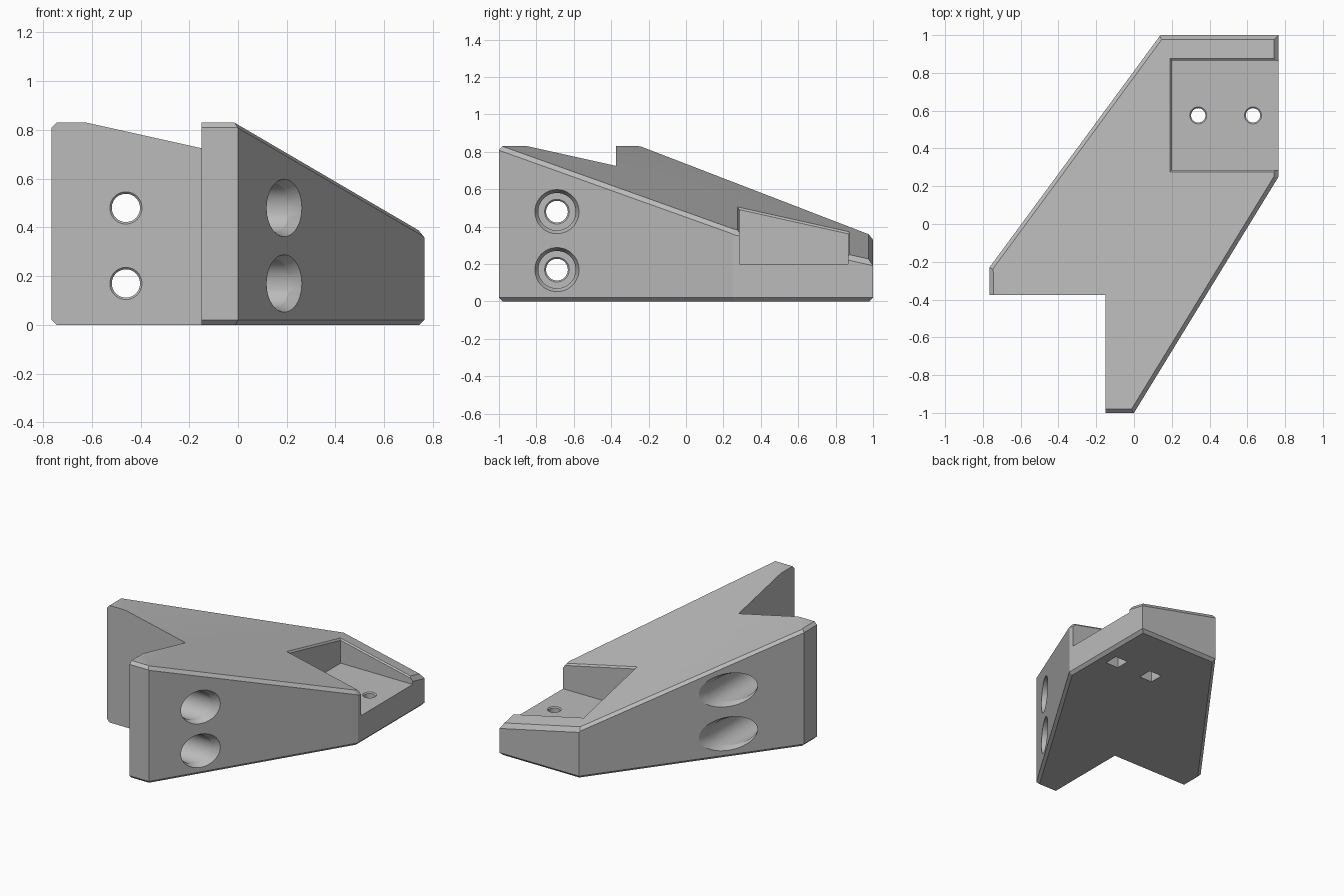
import bpy, bmesh, math
from mathutils import Vector

cube = bpy.data.objects.get("Cube")
if cube:
    bpy.data.objects.remove(cube, do_unlink=True)

# Main dimensions
HEIGHT, CHAMFER, SLOPE = 0.83, 0.02, 0.222
INNER_X, INNER_Y, INNER_Z = -0.15, -0.375, 0.725
LEFT_SLOPE, RIGHT_SLOPE = 1.36, 0.612

grey = bpy.data.materials.new("matte_grey")
grey.use_nodes = True
grey.diffuse_color = (0.5, 0.5, 0.5, 1)
grey.node_tree.nodes["Principled BSDF"].inputs["Base Color"].default_value = (0.5, 0.5, 0.5, 1)


def roof(x, y):
    """Height of the sloping top at a point."""
    return INNER_Z - SLOPE * (x - INNER_X) - SLOPE * (y - INNER_Y)


def make_object(name, bm):
    bmesh.ops.recalc_face_normals(bm, faces=bm.faces)
    mesh = bpy.data.meshes.new(name)
    bm.to_mesh(mesh)
    bm.free()
    mesh.materials.append(grey)
    obj = bpy.data.objects.new(name, mesh)
    bpy.context.collection.objects.link(obj)
    return obj


def slice_off(bm, point, normal):
    """Remove everything beyond a plane and close the cut."""
    geom = bm.verts[:] + bm.edges[:] + bm.faces[:]
    bmesh.ops.bisect_plane(bm, geom=geom, plane_co=point, plane_no=normal,
                           dist=1e-5, clear_outer=True)
    rim = [e for e in bm.edges if e.is_boundary]
    if rim:
        bmesh.ops.edgenet_fill(bm, edges=rim)


def loft(name, rings):
    """Closed solid through a list of matching point rings."""
    bm = bmesh.new()
    loops = [[bm.verts.new(p) for p in ring] for ring in rings]
    count = len(loops[0])
    for low, high in zip(loops, loops[1:]):
        for i in range(count):
            j = (i + 1) % count
            bm.faces.new((low[i], low[j], high[j], high[i]))
    bm.faces.new(loops[0])
    bm.faces.new(loops[-1])
    return make_object(name, bm)


def bore(name, axis, centre, steps, sides=48):
    """Stepped round cutter; each step is (position, radius, slant)."""
    rings = []
    for pos, radius, slant in steps:
        ring = []
        for i in range(sides):
            a = math.tau * i / sides
            u, v = radius * math.cos(a), radius * math.sin(a)
            along = pos + slant * u
            p, q = centre[0] + u, centre[1] + v
            ring.append({"x": (along, p, q), "y": (p, along, q), "z": (p, q, along)}[axis])
        rings.append(ring)
    return loft(name, rings)


def box(name, low, high):
    ring = [(low[0], low[1]), (high[0], low[1]), (high[0], high[1]), (low[0], high[1])]
    return loft(name, [[(x, y, z) for x, y in ring] for z in (low[2], high[2])])


def subtract(body, cutter):
    cutter.hide_render = True
    mod = body.modifiers.new("cut", "BOOLEAN")
    mod.operation, mod.solver, mod.object = "DIFFERENCE", "EXACT", cutter
    bpy.context.view_layer.objects.active = body
    bpy.ops.object.modifier_apply(modifier=mod.name)
    bpy.data.objects.remove(cutter, do_unlink=True)


# Block: convex prism with a sloping top
outline = [(-0.765, -1), (0, -1), (0.765, 0.25), (0.765, 1), (0.14, 1), (-0.765, -0.23)]
bm = bmesh.new()
base = bm.faces.new([bm.verts.new((x, y, 0)) for x, y in outline])
grown = bmesh.ops.extrude_face_region(bm, geom=[base])["geom"]
bmesh.ops.translate(bm, vec=(0, 0, HEIGHT),
                    verts=[g for g in grown if isinstance(g, bmesh.types.BMVert)])
bmesh.ops.recalc_face_normals(bm, faces=bm.faces)
roof_normal = Vector((SLOPE, SLOPE, 1)).normalized()
slice_off(bm, (INNER_X, INNER_Y, INNER_Z), roof_normal)

# Chamfers along the top and bottom of every outer side
for i, (x, y) in enumerate(outline):
    nx, ny = outline[(i + 1) % len(outline)]
    out = Vector((ny - y, x - nx, 0)).normalized()
    flat_end = i in (0, len(outline) - 1)
    top_z = HEIGHT if flat_end else roof(x, y)
    up = Vector((0, 0, 1)) if flat_end else roof_normal
    slice_off(bm, Vector((x, y, top_z)) - out * CHAMFER, out + up)
    slice_off(bm, (x, y, CHAMFER), out - Vector((0, 0, 1)))
bracket = make_object("corner_bracket", bm)

# Square inner corner
subtract(bracket, box("corner_cutter", (-1.2, -1.4, -0.2), (INNER_X, INNER_Y, 1.2)))


# Mounting holes with counterbores opening on the slanted sides
def bolt_steps(mount, floor, mouth, slant):
    rim = 0.034 * math.hypot(1, slant)
    return [(mount - 0.1, 0.066, 0), (mount, 0.066, 0), (mount + 0.008, 0.058, 0),
            (floor - 0.008, 0.058, 0), (floor, 0.066, 0), (floor, 0.1, 0),
            (mouth - rim, 0.1, slant), (mouth, 0.118, slant), (mouth + 0.3, 0.118, slant)]


for z in (0.17, 0.48):
    subtract(bracket, bore("right_bore", "x", (-0.69, z),
                           bolt_steps(INNER_X, INNER_X + 0.12, 0.19, RIGHT_SLOPE)))
    subtract(bracket, bore("left_bore", "y", (-0.46, z),
                           bolt_steps(INNER_Y, INNER_Y + 0.12, 0.185, LEFT_SLOPE)))

# Open pocket in the top, with a fine chamfer around its rim
def pocket_ring(grow, height):
    corners = [(0.2 - grow, 0.285 - grow), (0.8, 0.285 - grow),
               (0.8, 0.865 + grow), (0.2 - grow, 0.865 + grow)]
    return [(x, y, height(x, y)) for x, y in corners]


subtract(bracket, loft("pocket_cutter", [
    pocket_ring(0, lambda x, y: 0.2),
    pocket_ring(0, lambda x, y: roof(x, y) - 0.01),
    pocket_ring(0.01, roof),
    pocket_ring(0.01, lambda x, y: roof(x, y) + 0.3)]))

# Small screw holes in the pocket floor, with square nut recesses below
for x in (0.34, 0.63):
    y = 0.575
    subtract(bracket, bore("screw_bore", "z", (x, y),
                           [(-0.1, 0.038, 0), (0.193, 0.038, 0), (0.2, 0.045, 0), (0.25, 0.045, 0)], 32))
    subtract(bracket, box("nut_cutter", (x - 0.05, y - 0.05, -0.1), (x + 0.05, y + 0.05, 0.09)))

# Smooth bores, crisp edges
bpy.ops.object.select_all(action="DESELECT")
bracket.select_set(True)
bpy.context.view_layer.objects.active = bracket
bpy.ops.object.shade_smooth_by_angle(angle=math.radians(20))
